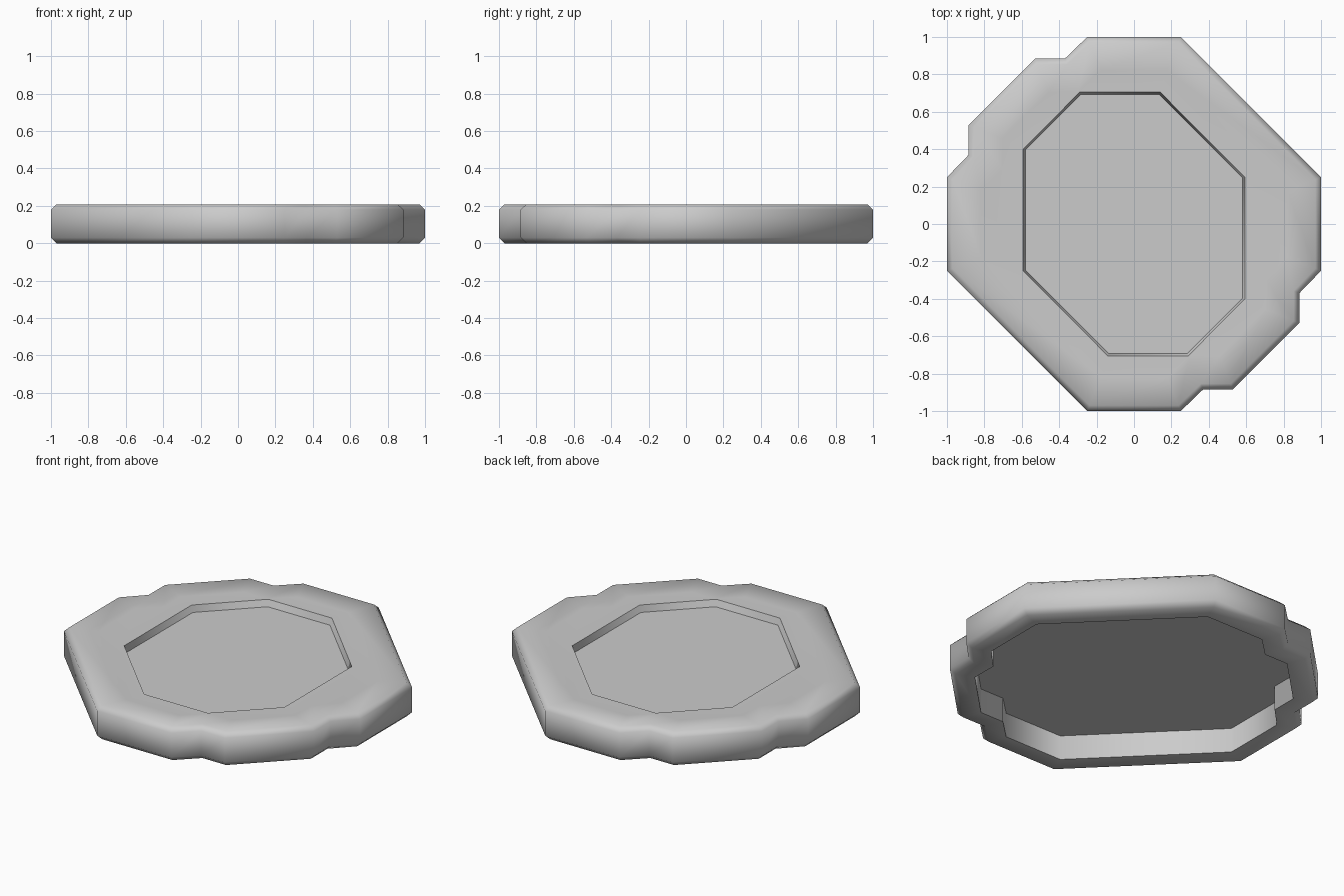
import bpy, bmesh
from mathutils import Vector

cube = bpy.data.objects.get("Cube")
if cube:
    bpy.data.objects.remove(cube)

grey = bpy.data.materials.new("stone grey")
grey.use_nodes = True
colour = (0.6, 0.6, 0.6, 1)
grey.diffuse_color = colour
grey.node_tree.nodes["Principled BSDF"].inputs["Base Color"].default_value = colour


def whole(half):
    """Complete a half outline by turning it half a circle."""
    pts = [Vector(p) for p in half]
    return pts + [-p for p in pts]


def inset(pts, d):
    """Move every edge of a counter-clockwise outline inward by d."""
    out = []
    for i, p in enumerate(pts):
        a = (p - pts[i - 1]).normalized()
        b = (pts[(i + 1) % len(pts)] - p).normalized()
        na, nb = Vector((-a.y, a.x)), Vector((-b.y, b.x))
        out.append(p + (na + nb) * d / (1 + na.dot(nb)))
    return out


def loop(bm, pts, z):
    return [bm.verts.new((p.x, p.y, z)) for p in pts]


def skin(bm, lower, upper):
    n = len(lower)
    for i in range(n):
        j = (i + 1) % n
        bm.faces.new((lower[i], lower[j], upper[j], upper[i]))


def ring_edges(bm, verts):
    return [bm.edges.get((v, verts[i - 1])) for i, v in enumerate(verts)]


def finish(bm, name):
    mesh = bpy.data.meshes.new(name)
    bm.to_mesh(mesh)
    bm.free()
    obj = bpy.data.objects.new(name, mesh)
    bpy.context.collection.objects.link(obj)
    mesh.materials.append(grey)
    bpy.ops.object.select_all(action="DESELECT")
    obj.select_set(True)
    bpy.context.view_layer.objects.active = obj
    bpy.ops.object.shade_smooth_by_angle(angle=0.85)
    return obj


outline = whole([(1, .25), (.25, 1), (-.25, 1), (-.37, .884), (-.53, .884),
                 (-.884, .53), (-.884, .37), (-1, .25)])
recess = whole([(.593, .25), (.14, .705), (-.29, .705), (-.593, .4)])

# Rim: hollow underside, chamfered wall and gently dished top
bm = bmesh.new()
profile = [(.134, .15), (.134, 0), (.03, 0), (0, .03), (0, .18), (.03, .208), (.18, .2)]
loops = [loop(bm, inset(outline, d), z) for d, z in profile]
for a, b in zip(loops, loops[1:]):
    skin(bm, a, b)

# Recess: eight-sided opening sloping down to its floor
edge = loop(bm, recess, .2)
foot = loop(bm, inset(recess, .012), .16)
skin(bm, edge, foot)
bmesh.ops.triangle_fill(bm, edges=ring_edges(bm, loops[-1])
                        + [bm.edges.get((v, edge[i - 1])) for i, v in enumerate(edge)],
                        use_beauty=True, normal=(0, 0, 1))
finish(bm, "rim")

# Floor: thin plate that closes the recess and the hollow below
bm = bmesh.new()
bm.faces.new(loop(bm, inset(outline, .13), .16))
under = bm.faces.new(loop(bm, inset(outline, .13), .15))
under.normal_flip()
finish(bm, "floor")
